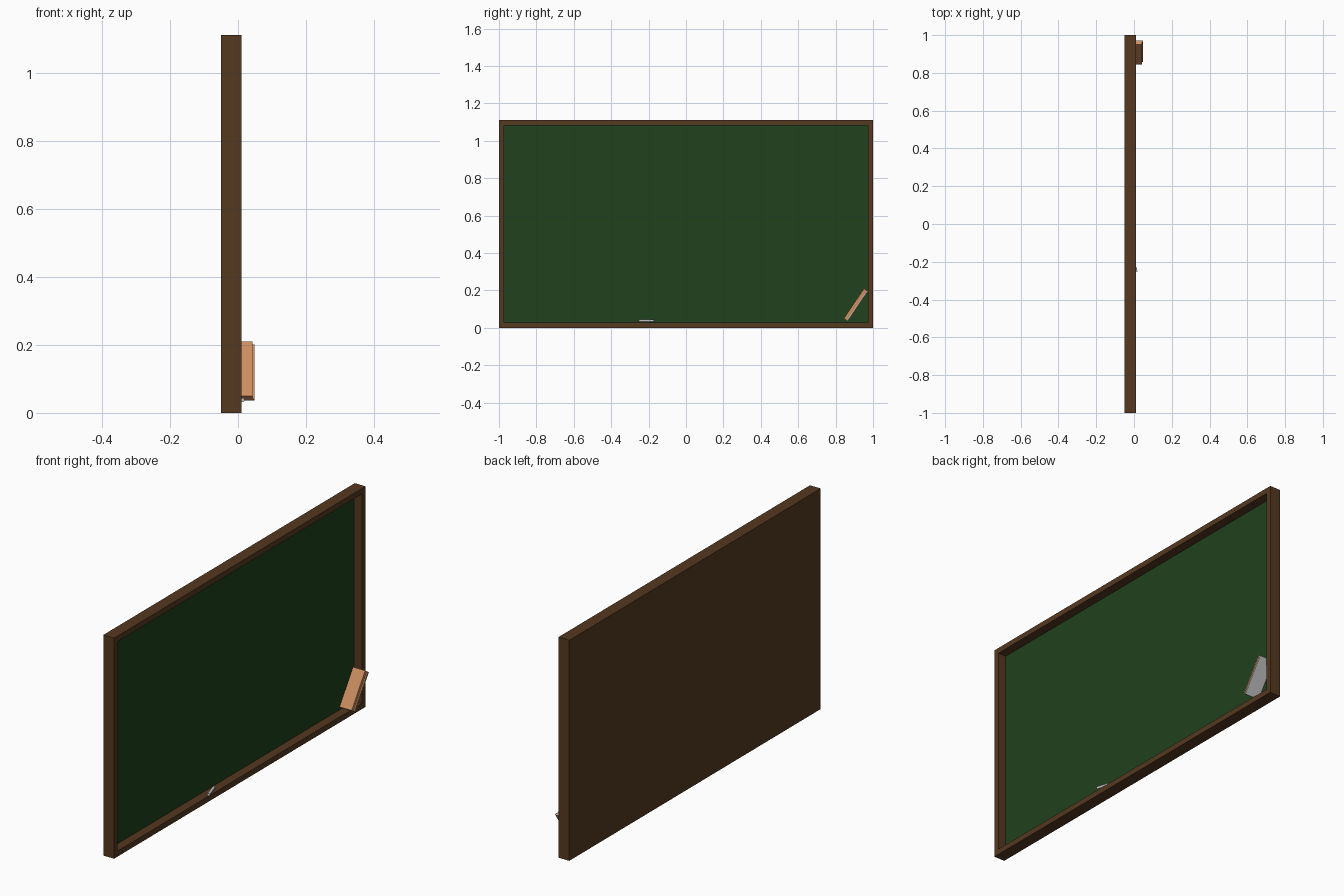
import bpy, bmesh, math
from mathutils import Matrix, Vector

if "Cube" in bpy.data.objects:
    bpy.data.objects.remove(bpy.data.objects["Cube"])


def material(name, rgb):
    m = bpy.data.materials.new(name)
    m.diffuse_color = (*rgb, 1)
    m.use_nodes = True
    m.node_tree.nodes["Principled BSDF"].inputs["Base Color"].default_value = m.diffuse_color
    return m


def finish(name, bm, mat=None):
    mesh = bpy.data.meshes.new(name)
    bm.to_mesh(mesh)
    bm.free()
    ob = bpy.data.objects.new(name, mesh)
    bpy.context.collection.objects.link(ob)
    if mat:
        mesh.materials.append(mat)
    return ob


def box(lo, hi):
    lo, hi = Vector(lo), Vector(hi)
    bm = bmesh.new()
    bmesh.ops.create_cube(bm, size=1, matrix=Matrix.Translation((lo + hi) / 2)
                          @ Matrix.Diagonal((*(hi - lo), 1)))
    return bm


frame_wood = material("frame_wood", (0.09, 0.04, 0.014))
green = material("board_green", (0.014, 0.052, 0.012))
eraser_wood = material("eraser_wood", (0.60, 0.27, 0.12))

BACK, FRONT, BOARD = -0.05, 0.01, -0.035
HEIGHT, BORDER = 1.11, 0.028

# Frame: shallow tray with closed back, recessed towards +x
bm = box((BACK, -1, 0), (FRONT, 1, HEIGHT))
bm.normal_update()
face = next(f for f in bm.faces if f.normal.x > 0.9)
bmesh.ops.inset_region(bm, faces=[face], thickness=BORDER, use_even_offset=True)
inner = bmesh.ops.extrude_discrete_faces(bm, faces=[face])["faces"][0]
bmesh.ops.translate(bm, vec=(BOARD - 0.005 - FRONT, 0, 0), verts=inner.verts)
finish("frame", bm, frame_wood)

# Writing surface
finish("writing_surface",
       box((BOARD - 0.005, -1 + BORDER, BORDER), (BOARD, 1 - BORDER, HEIGHT - BORDER)),
       green)

# Eraser: three stacked slabs leaning in the lower corner
lean = Matrix.Translation((0.008, 0.908, 0.123)) @ Matrix.Rotation(math.radians(56), 4, 'X')
for name, width, z0, z1, mat in (
        ("eraser_handle", 0.068, -0.003, 0.0125, eraser_wood),
        ("eraser_base", 0.080, -0.008, -0.003, eraser_wood),
        ("eraser_felt", 0.080, -0.0125, -0.008, None)):
    part = finish(name, box((-width / 2, -0.0965, z0), (width / 2, 0.0965, z1)), mat)
    part.matrix_world = lean

# Chalk stick lying askew on the lower ledge
bm = bmesh.new()
bmesh.ops.create_cone(bm, cap_ends=True, segments=16, radius1=0.0065, radius2=0.0065, depth=0.084)
chalk = finish("chalk", bm)
chalk.matrix_world = (Matrix.Translation((0.0, -0.213, 0.038))
                      @ Matrix.Rotation(math.radians(18), 4, 'Z')
                      @ Matrix.Rotation(math.radians(90), 4, 'X'))
bpy.context.view_layer.objects.active = chalk
chalk.select_set(True)
bpy.ops.object.shade_smooth_by_angle()
